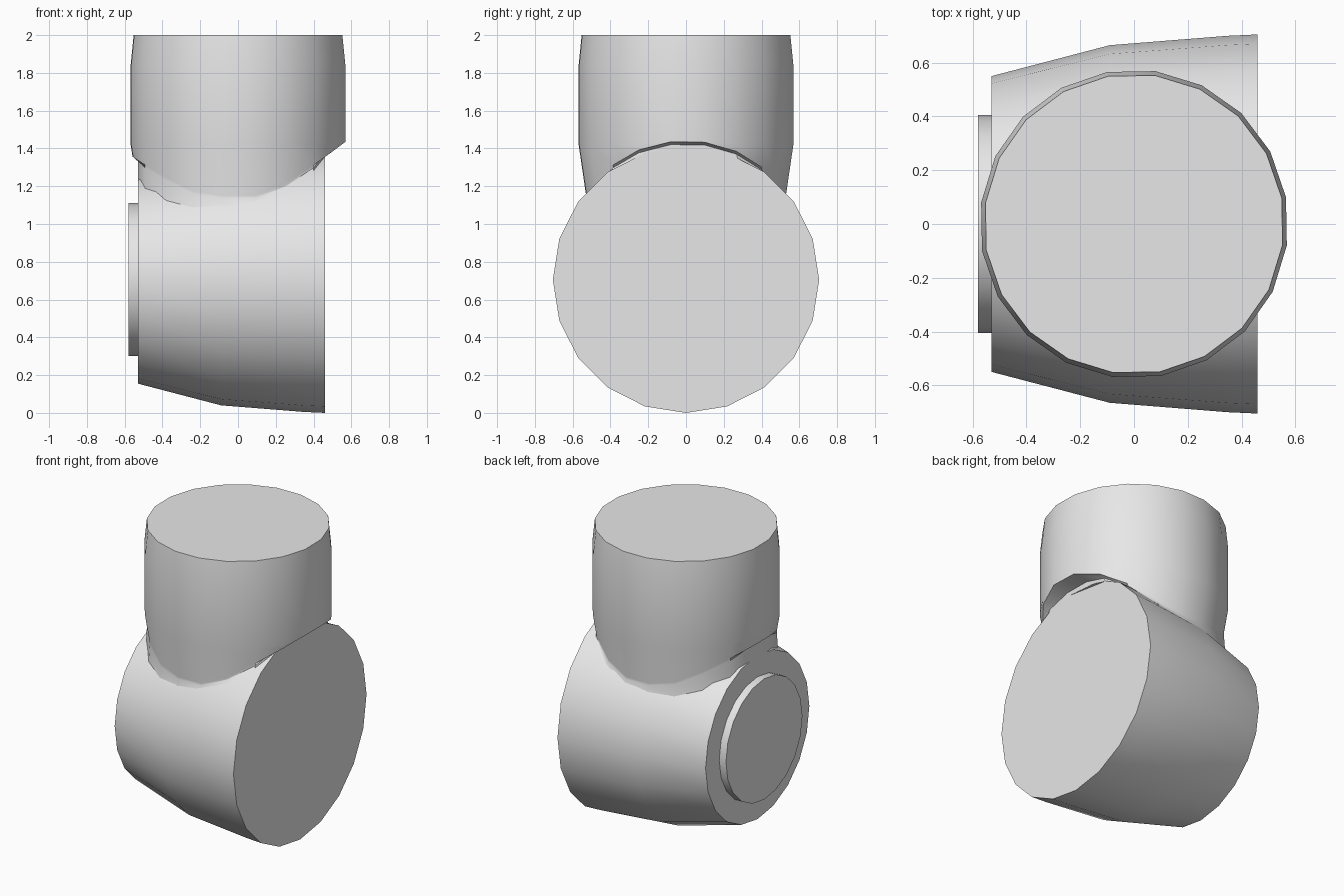
import bpy, bmesh, math

if "Cube" in bpy.data.objects:
    bpy.data.objects.remove(bpy.data.objects["Cube"], do_unlink=True)

SIDES = 20
AXIS_Z = 0.705
X_MIN, X_MAX = -0.53, 0.46
BARREL = [(X_MIN, 0.55), (-0.09, 0.665), (0.35, 0.7), (X_MAX, 0.705)]

grey = bpy.data.materials.new("light grey")
grey.use_nodes = True
colour = (0.8, 0.8, 0.8, 1)
grey.diffuse_color = colour
grey.node_tree.nodes["Principled BSDF"].inputs["Base Color"].default_value = colour


def loft(name, rings):
    """Skin a list of point rings and cap both ends."""
    bm = bmesh.new()
    loops = [[bm.verts.new(p) for p in ring] for ring in rings]
    for a, b in zip(loops, loops[1:]):
        for i in range(SIDES):
            j = (i + 1) % SIDES
            bm.faces.new((a[i], a[j], b[j], b[i]))
    bm.faces.new(loops[0])
    bm.faces.new(loops[-1])
    bmesh.ops.recalc_face_normals(bm, faces=bm.faces)
    mesh = bpy.data.meshes.new(name)
    bm.to_mesh(mesh)
    bm.free()
    mesh.materials.append(grey)
    obj = bpy.data.objects.new(name, mesh)
    bpy.context.collection.objects.link(obj)
    bpy.ops.object.select_all(action="DESELECT")
    obj.select_set(True)
    bpy.context.view_layer.objects.active = obj
    bpy.ops.object.shade_smooth_by_angle(angle=math.radians(32))


def x_ring(x, r):
    angles = [2 * math.pi * i / SIDES for i in range(SIDES)]
    return [(x, r * math.sin(a), AXIS_Z - r * math.cos(a)) for a in angles]


def barrel_radius(x):
    for (x0, r0), (x1, r1) in zip(BARREL, BARREL[1:]):
        if x <= x1:
            return r0 + (r1 - r0) * (x - x0) / (x1 - x0)
    return BARREL[-1][1]


def arch(r, y):
    return AXIS_Z + math.sqrt(max(r * r - y * y, 0))


# Tapered horizontal barrel and its end disc
loft("joint_barrel", [x_ring(x, r) for x, r in BARREL])
loft("end_disc", [x_ring(-0.58, 0.405), x_ring(-0.52, 0.405)])

# Upright tube, with its lower edge arched over the barrel
top, shoulder, waist, edge, neck, root = [], [], [], [], [], []
for i in range(SIDES):
    a = math.radians(10) + 2 * math.pi * i / SIDES
    c, s = math.cos(a), math.sin(a)
    top.append((0.558 * c, 0.558 * s, 2))
    shoulder.append((0.574 * c, 0.574 * s, 1.84))
    r_arch = 0.695 + 0.07 * c * abs(c) ** 0.5 * 0.57
    z = max(arch(r_arch, 0.555 * s), 1.15)
    r = 0.574 - 0.04 * min(max((1.42 - z) / 0.25, 0), 1)
    waist.append((0.574 * c, 0.574 * s, max(1.42, z + 0.01)))
    edge.append((r * c, r * s, z))
    # Underside of the overhang and blend into the barrel
    x = min(max(r * c, X_MIN), X_MAX)
    neck.append((x, r * s, z - 0.015))
    y = r * s * 1.03
    root.append((x, y, arch(barrel_radius(x), y) - 0.01))
loft("upright_tube", [top, shoulder, waist, edge, neck, root])
